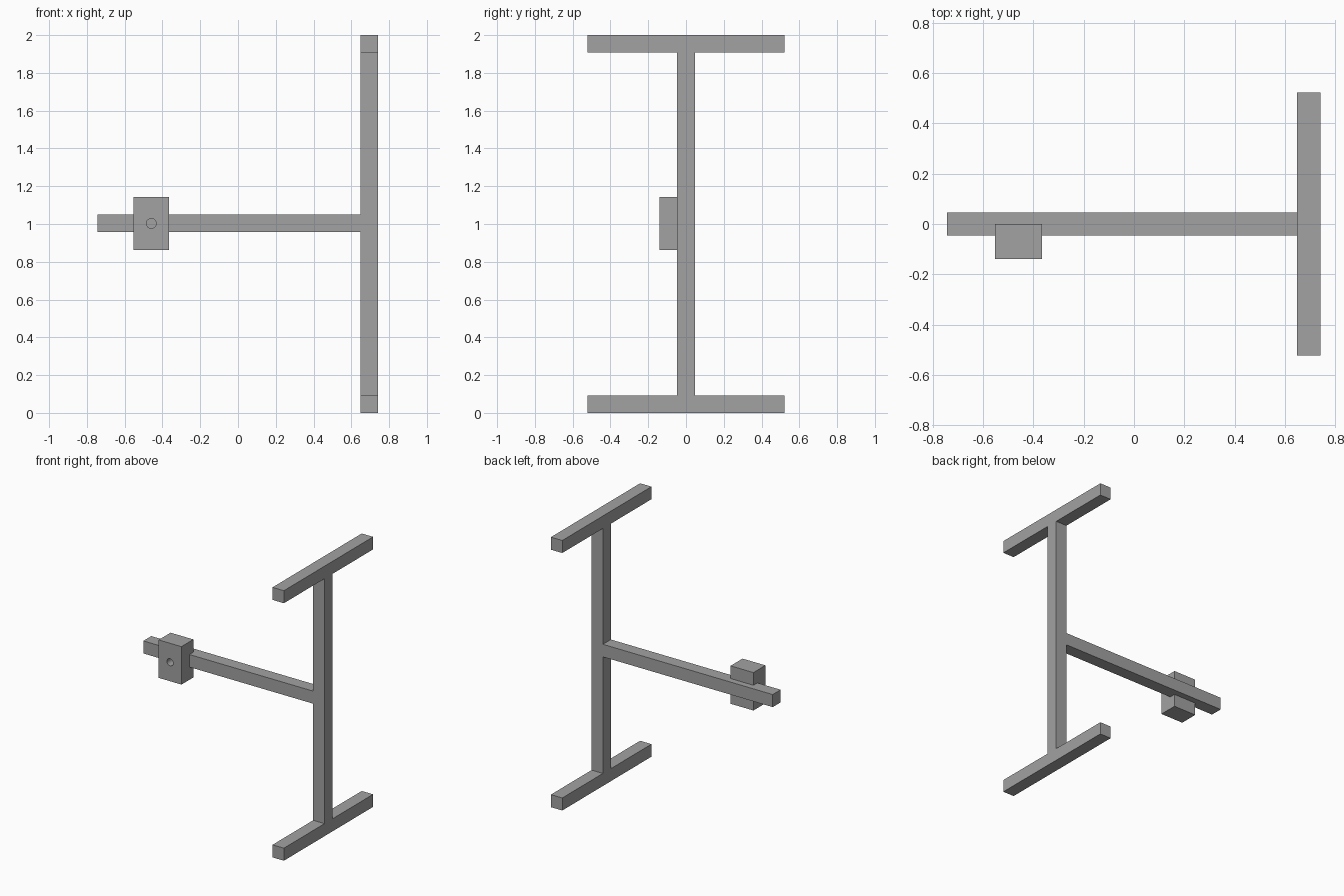
import bpy
import bmesh
from mathutils import Vector, Matrix

old = bpy.data.objects.get("Cube")
if old:
    bpy.data.objects.remove(old, do_unlink=True)

BAR = 0.093            # square bar thickness
POST_X = 0.695         # centre line of the upright
X, Y, Z = Vector((1, 0, 0)), Vector((0, 1, 0)), Vector((0, 0, 1))

grey = bpy.data.materials.new("plain grey")
grey.use_nodes = True
grey.diffuse_color = (0.36, 0.36, 0.36, 1)
grey.node_tree.nodes["Principled BSDF"].inputs["Base Color"].default_value = grey.diffuse_color


def finish(bm, name):
    bmesh.ops.recalc_face_normals(bm, faces=bm.faces)
    mesh = bpy.data.meshes.new(name)
    bm.to_mesh(mesh)
    bm.free()
    mesh.materials.append(grey)
    obj = bpy.data.objects.new(name, mesh)
    bpy.context.scene.collection.objects.link(obj)
    return obj


def box(bm, centre, size):
    bmesh.ops.create_cube(bm, size=1, matrix=Matrix.LocRotScale(Vector(centre), None, Vector(size)))


def extrude(bm, centre, direction, length):
    """Pull the face of the joint cube at centre out along direction."""
    target = Vector(centre) + direction * BAR / 2
    face = min(bm.faces, key=lambda f: (f.calc_center_median() - target).length)
    new = bmesh.ops.extrude_face_region(bm, geom=[face])["geom"]
    bmesh.ops.delete(bm, geom=[face], context="FACES_ONLY")
    verts = [g for g in new if isinstance(g, bmesh.types.BMVert)]
    bmesh.ops.translate(bm, verts=verts, vec=direction * length)


# Frame: one continuous body of upright, two cross bars and the side arm
low, mid, high = [(POST_X, 0, z) for z in (BAR / 2, 1.003, 2 - BAR / 2)]
bm = bmesh.new()
box(bm, low, (BAR, BAR, BAR))
for start, end in ((low, mid), (mid, high)):
    extrude(bm, start, Z, end[2] - start[2] - BAR)
    extrude(bm, (POST_X, 0, end[2] - BAR), Z, BAR)
for joint in (low, high):
    for side in (Y, -Y):
        extrude(bm, joint, side, 0.522 - BAR / 2)
extrude(bm, mid, -X, POST_X - BAR / 2 + 0.743)
bmesh.ops.dissolve_limit(bm, angle_limit=0.01, verts=bm.verts, edges=bm.edges)
finish(bm, "frame")

# Block clamped on the front of the arm
bm = bmesh.new()
box(bm, (-0.459, -0.07, 1.003), (0.187, 0.14, 0.281))
block = finish(bm, "arm_block")

# Round bore through the block
bm = bmesh.new()
bmesh.ops.create_cone(bm, cap_ends=True, segments=32, radius1=0.026, radius2=0.026, depth=0.4,
                      matrix=Matrix.Translation((-0.459, -0.07, 1.003)) @ Matrix.Rotation(1.5707963, 4, "X"))
cutter = finish(bm, "bore_cutter")
cutter.hide_render = True
cutter.hide_set(True)
bore = block.modifiers.new("bore", "BOOLEAN")
bore.operation = "DIFFERENCE"
bore.solver = "EXACT"
bore.object = cutter

# Smooth only the bore wall
bpy.ops.object.select_all(action="DESELECT")
bpy.context.view_layer.objects.active = block
block.select_set(True)
bpy.ops.object.modifier_apply(modifier="bore")
bpy.data.objects.remove(cutter, do_unlink=True)
bpy.ops.object.shade_smooth_by_angle()
